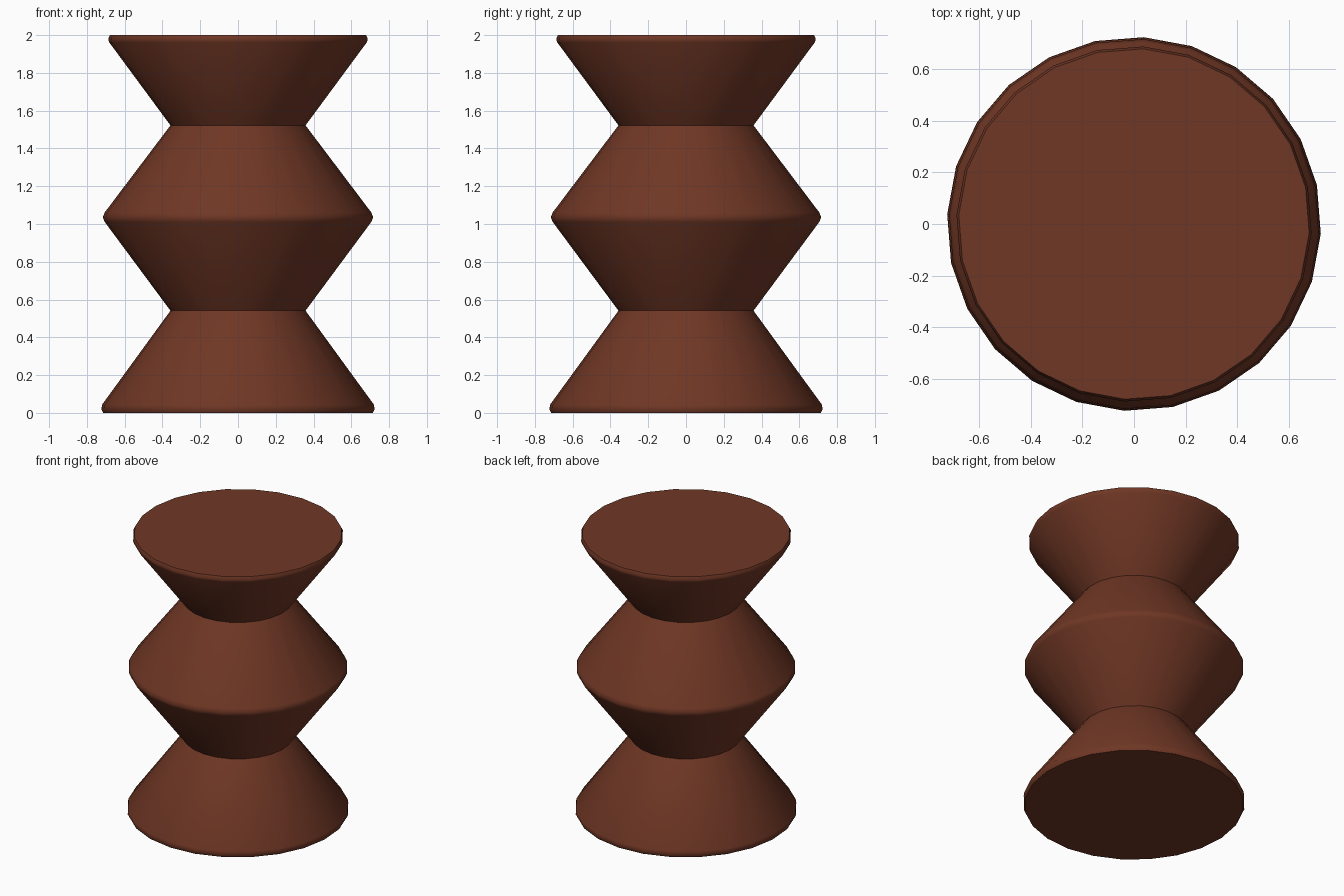
import bpy, bmesh
from math import radians, cos, sin

if "Cube" in bpy.data.objects:
    bpy.data.objects.remove(bpy.data.objects["Cube"])

SIDES = 24
OFFSET = radians(-3)

# Side profile (radius, height): flared foot, neck, waist ridge, neck, flared top
profile = [
    (0.715, 0.0), (0.724, 0.018), (0.721, 0.043),
    (0.358, 0.541),
    (0.706, 1.01), (0.717, 1.035), (0.706, 1.062),
    (0.358, 1.522),
    (0.683, 1.962), (0.688, 1.98), (0.679, 2.0),
]

# Revolve the profile into rings and bridge them
bm = bmesh.new()
rings = []
for r, z in profile:
    ring = []
    for i in range(SIDES):
        a = OFFSET + radians(360 * i / SIDES)
        ring.append(bm.verts.new((r * cos(a), r * sin(a), z)))
    rings.append(ring)
for low, high in zip(rings, rings[1:]):
    for i in range(SIDES):
        j = (i + 1) % SIDES
        bm.faces.new((low[i], low[j], high[j], high[i]))

# Flat seat and base caps
bm.faces.new(rings[-1])
bm.faces.new(rings[0][::-1])

mesh = bpy.data.meshes.new("stool")
bm.to_mesh(mesh)
bm.free()
stool = bpy.data.objects.new("stool", mesh)
bpy.context.collection.objects.link(stool)

# Smooth sides with crisp necks and caps
bpy.context.view_layer.objects.active = stool
stool.select_set(True)
bpy.ops.object.shade_smooth_by_angle(angle=radians(50))

# Dark reddish wood
wood = bpy.data.materials.new("dark_wood")
wood.diffuse_color = (0.16, 0.038, 0.018, 1)
wood.use_nodes = True
wood.node_tree.nodes["Principled BSDF"].inputs["Base Color"].default_value = wood.diffuse_color
mesh.materials.append(wood)
